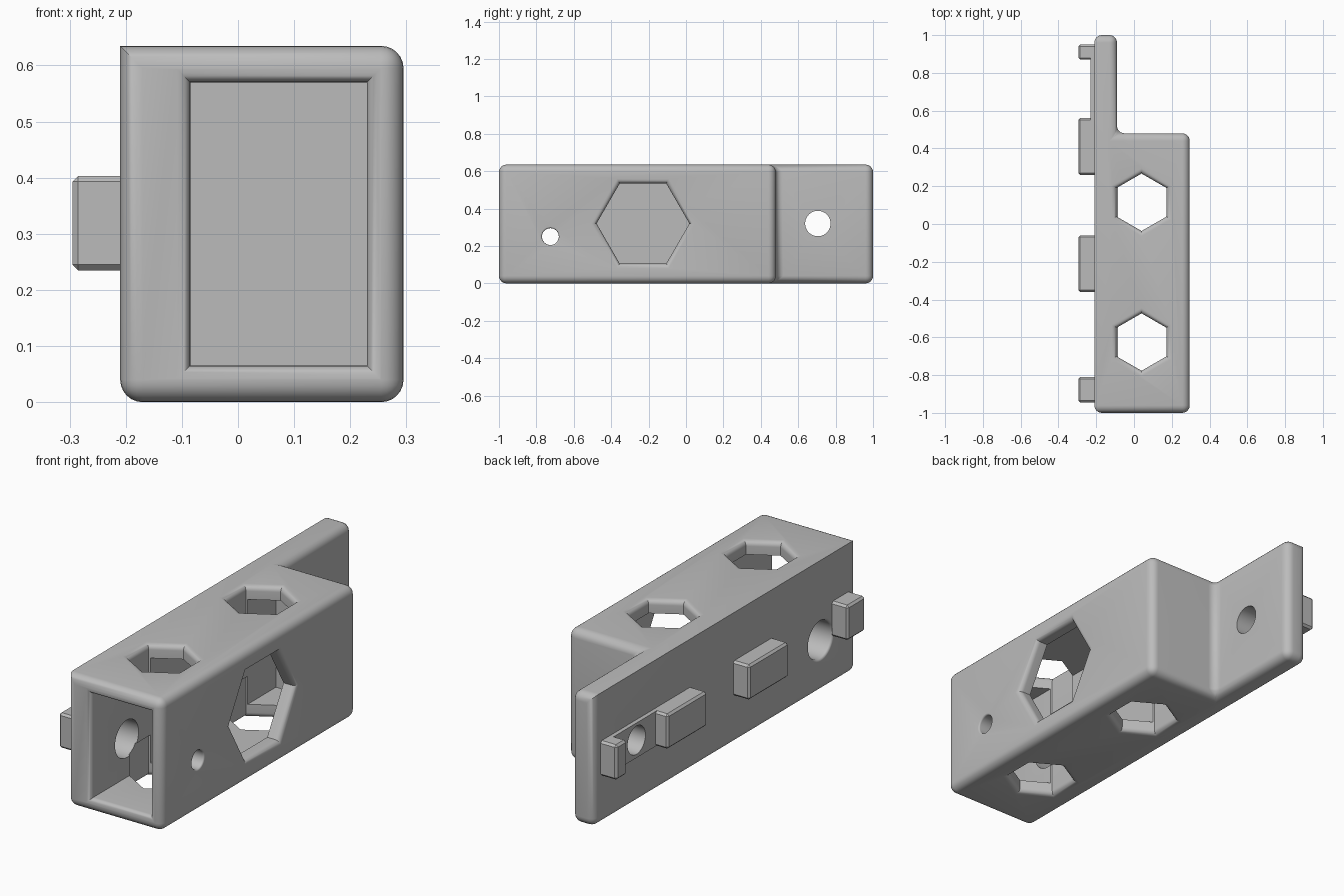
import bpy, bmesh, math
from mathutils import Vector

if "Cube" in bpy.data.objects:
    bpy.data.objects.remove(bpy.data.objects["Cube"])

grey = bpy.data.materials.new("light_grey")
grey.use_nodes = True
colour = (0.5, 0.5, 0.5, 1)
grey.diffuse_color = colour
grey.node_tree.nodes["Principled BSDF"].inputs["Base Color"].default_value = colour

X, Y, Z = Vector((1, 0, 0)), Vector((0, 1, 0)), Vector((0, 0, 1))
BASE = -0.21      # plane of the mounting face
TOP = 0.635


def finish(name, bm):
    bmesh.ops.recalc_face_normals(bm, faces=bm.faces)
    mesh = bpy.data.meshes.new(name)
    bm.to_mesh(mesh)
    bm.free()
    mesh.materials.append(grey)
    ob = bpy.data.objects.new(name, mesh)
    bpy.context.collection.objects.link(ob)
    return ob


def activate(ob):
    bpy.ops.object.select_all(action='DESELECT')
    ob.select_set(True)
    bpy.context.view_layer.objects.active = ob


def polygon(n, radius, turn=0):
    """Points of a regular outline, each with its outward offset direction."""
    out = []
    for i in range(n):
        a = turn + i * math.tau / n
        d = Vector((math.cos(a), math.sin(a)))
        out.append((d * radius, d / math.cos(math.pi / n)))
    return out


def rectangle(w, h):
    return [(Vector((sx * w / 2, sy * h / 2)), Vector((sx, sy)))
            for sx, sy in ((-1, -1), (1, -1), (1, 1), (-1, 1))]


def cutter(centre, u, v, outward, outline, depth, fillet):
    """Prism sunk into a surface, its mouth flared to leave a rounded rim."""
    rings = [(-depth, 0)]
    if fillet:
        for i in range(7):
            a = i / 6 * math.pi / 2
            rings.append((-fillet * (1 - math.sin(a)), fillet * (1 - math.cos(a))))
    rings.append((0.06, fillet))
    bm = bmesh.new()
    loops = []
    for w, grow in rings:
        loop = []
        for p, d in outline:
            q = p + d * grow
            loop.append(bm.verts.new(Vector(centre) + u * q.x + v * q.y + outward * w))
        loops.append(loop)
    for a, b in zip(loops, loops[1:]):
        for i in range(len(a)):
            j = (i + 1) % len(a)
            bm.faces.new((a[i], a[j], b[j], b[i]))
    bm.faces.new(loops[0])
    bm.faces.new(loops[-1])
    ob = finish("cutter", bm)
    ob.hide_render = True
    return ob


def cut(ob, cutters):
    activate(ob)
    for c in cutters:
        m = ob.modifiers.new("cut", 'BOOLEAN')
        m.operation, m.solver, m.object = 'DIFFERENCE', 'EXACT', c
        bpy.ops.object.modifier_apply(modifier=m.name)


# Housing: stepped outline, extruded and rounded except one long mounting edge
bm = bmesh.new()
outline = [(BASE, -1), (0.295, -1), (0.295, 0.48), (-0.09, 0.48), (-0.09, 1), (BASE, 1)]
face = bm.faces.new([bm.verts.new((x, y, 0)) for x, y in outline])
ext = bmesh.ops.extrude_face_region(bm, geom=[face])
bmesh.ops.translate(bm, vec=Z * TOP, verts=[g for g in ext["geom"] if isinstance(g, bmesh.types.BMVert)])
sharp = lambda e: all(v.co.x < BASE + 0.01 and v.co.z > TOP - 0.01 for v in e.verts)
bmesh.ops.bevel(bm, geom=[e for e in bm.edges if not sharp(e)], offset=0.04, offset_type='OFFSET',
                segments=6, profile=0.5, affect='EDGES', clamp_overlap=True)
housing = finish("housing", bm)

# Openings: front pocket, hexagonal windows, screw holes
cutters = [cutter((0.0725, -1, 0.3175), X, Z, -Y, rectangle(0.315, 0.505), 1.41, 0.023),
           cutter((0.295, -0.23, 0.32), Y, Z, X, polygon(6, 0.248), 0.2, 0.025),
           cutter((0.295, -0.725, 0.25), Y, Z, X, polygon(32, 0.045), 0.2, 0.008),
           cutter((BASE, -0.725, 0.25), Y, Z, -X, polygon(40, 0.09), 0.2, 0.012)]
for y in (-0.625, 0.115):
    for z, out in ((0, -Z), (TOP, Z)):
        cutters.append(cutter((0.04, y, z), X, Y, out, polygon(6, 0.152, math.pi / 6), 0.2, 0.025))
tab_hole = cutter((-0.09, 0.705, 0.32), Y, Z, X, polygon(40, 0.068), 0.3, 0)
cut(housing, cutters + [tab_hole])


# Locating lugs on the mounting face
def lug(name, y0, y1, reach, chamfer):
    bm = bmesh.new()
    bmesh.ops.create_cube(bm, size=1)
    for v in bm.verts:
        v.co = (BASE if v.co.x > 0 else reach, y1 if v.co.y > 0 else y0, 0.403 if v.co.z > 0 else 0.235)
    if chamfer:
        edges = [e for e in bm.edges if not all(v.co.x > BASE - 0.001 for v in e.verts)]
        bmesh.ops.bevel(bm, geom=edges, offset=chamfer, offset_type='OFFSET',
                        segments=1, profile=0.5, affect='EDGES')
    return finish(name, bm)


for name, y0, y1 in (("front_lug", -0.945, -0.81), ("middle_front_lug", -0.36, -0.06),
                     ("middle_back_lug", 0.26, 0.56), ("back_lug", 0.87, 0.95)):
    lug(name, y0, y1, -0.295, 0.01)
pad = lug("hole_pad", 0.55, 0.88, -0.23, 0)
cut(pad, [tab_hole])

for c in cutters + [tab_hole]:
    bpy.data.objects.remove(c)
for ob in (housing, pad):
    activate(ob)
    bpy.ops.object.shade_smooth_by_angle(angle=math.radians(32))
